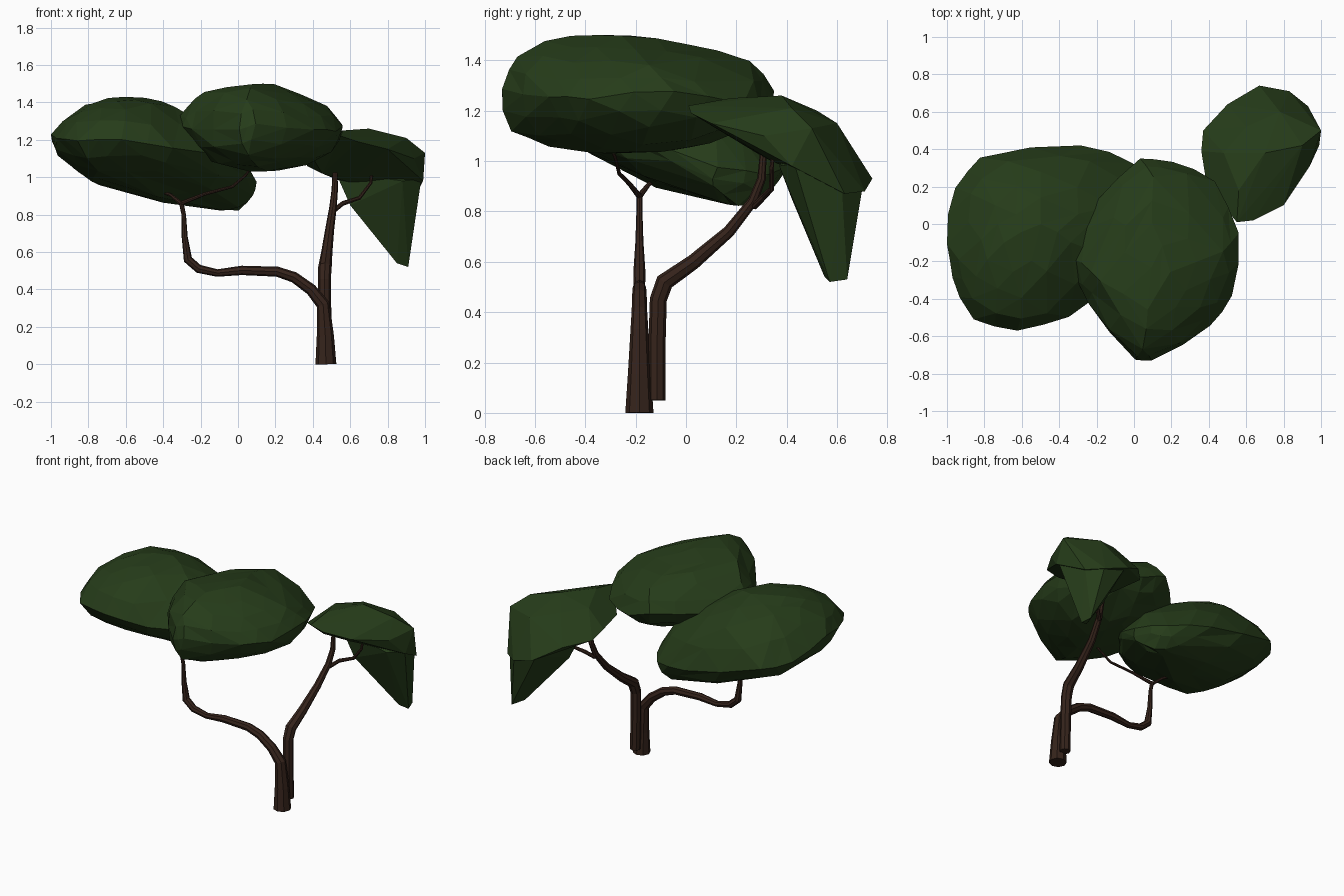
import bpy, bmesh, random
from mathutils import Vector

random.seed(4)


def material(name, rgb):
    m = bpy.data.materials.new(name)
    m.diffuse_color = (*rgb, 1)
    return m


BARK = material("bark", (0.036, 0.017, 0.011))
LEAF = material("leaf", (0.019, 0.045, 0.010))


def add_object(name, mesh, mat):
    mesh.materials.clear()
    mesh.materials.append(mat)
    for f in mesh.polygons:
        f.use_smooth = False
    ob = bpy.data.objects.new(name, mesh)
    bpy.context.collection.objects.link(ob)
    return ob


def evaluated_mesh(ob):
    dg = bpy.context.evaluated_depsgraph_get()
    return bpy.data.meshes.new_from_object(ob.evaluated_get(dg))


def limb(name, points):
    """Tapered eight-sided tube through (x, y, z, radius) points."""
    cu = bpy.data.curves.new(name, 'CURVE')
    cu.dimensions = '3D'
    cu.bevel_depth = 1.0
    cu.bevel_resolution = 2
    cu.use_fill_caps = True
    sp = cu.splines.new('POLY')
    sp.points.add(len(points) - 1)
    for p, (x, y, z, r) in zip(sp.points, points):
        p.co = (x, y, z, 1)
        p.radius = r
    tmp = bpy.data.objects.new(name + "_path", cu)
    bpy.context.collection.objects.link(tmp)
    mesh = evaluated_mesh(tmp)
    bpy.data.objects.remove(tmp)
    add_object(name, mesh, BARK)


def foliage(name, points, bulge=0.0, jitter=0.0):
    """Faceted clump: hull of guide points, optionally subdivided and roughened."""
    lo = [min(p[i] for p in points) for i in range(3)]
    hi = [max(p[i] for p in points) for i in range(3)]
    bm = bmesh.new()
    for p in points:
        bm.verts.new(p)
    bmesh.ops.convex_hull(bm, input=bm.verts[:])
    bmesh.ops.delete(bm, geom=[v for v in bm.verts if not v.link_faces], context='VERTS')
    bmesh.ops.recalc_face_normals(bm, faces=bm.faces[:])
    if bulge:
        bmesh.ops.subdivide_edges(bm, edges=bm.edges[:], cuts=1, use_grid_fill=True, smooth=bulge)
        for v in bm.verts:
            v.co += Vector([random.uniform(-jitter, jitter) for _ in range(3)])
            v.co = [min(max(c, a), b) for c, a, b in zip(v.co, lo, hi)]
        bmesh.ops.triangulate(bm, faces=bm.faces[:])
    mesh = bpy.data.meshes.new(name)
    bm.to_mesh(mesh)
    bm.free()
    return add_object(name, mesh, LEAF)


# Trunk that bends into the long left branch
limb("left_trunk", [
    (0.47, -0.185, 0, 0.056), (0.467, -0.185, 0.15, 0.046), (0.455, -0.185, 0.32, 0.036),
    (0.39, -0.185, 0.40, 0.031), (0.30, -0.185, 0.465, 0.029), (0.21, -0.185, 0.495, 0.027),
    (0.02, -0.185, 0.502, 0.025), (-0.11, -0.185, 0.488, 0.02), (-0.21, -0.185, 0.51, 0.023),
    (-0.268, -0.185, 0.56, 0.024), (-0.285, -0.185, 0.68, 0.016), (-0.29, -0.185, 0.80, 0.012),
    (-0.305, -0.185, 0.87, 0.012)])
limb("left_outer_twig", [(-0.305, -0.185, 0.86, 0.012), (-0.36, -0.15, 0.905, 0.009),
                         (-0.45, -0.11, 0.94, 0.008), (-0.52, -0.08, 1.02, 0.006)])
limb("left_inner_twig", [(-0.305, -0.185, 0.86, 0.012), (-0.18, -0.225, 0.91, 0.009),
                         (-0.03, -0.265, 0.95, 0.008), (0.04, -0.28, 1.01, 0.007),
                         (0.10, -0.31, 1.09, 0.006)])

# Second trunk leaning back to the right foliage
limb("right_trunk", [
    (0.47, -0.115, 0.05, 0.034), (0.465, -0.115, 0.28, 0.034), (0.462, -0.11, 0.45, 0.034),
    (0.465, -0.085, 0.52, 0.036), (0.475, 0.03, 0.60, 0.030), (0.49, 0.17, 0.72, 0.024),
    (0.508, 0.265, 0.84, 0.020), (0.517, 0.30, 0.93, 0.017), (0.52, 0.31, 1.08, 0.012)])
limb("right_twig", [(0.51, 0.27, 0.82, 0.014), (0.56, 0.31, 0.86, 0.013),
                    (0.65, 0.34, 0.89, 0.011), (0.71, 0.34, 0.97, 0.009),
                    (0.72, 0.35, 1.08, 0.007)])

# Left clump: rim, crown, underside sagging towards the back right
rim = [(-1, -0.1, 1.23), (-0.95, 0.2, 1.15), (-0.83, 0.35, 1.12), (-0.28, 0.42, 1.0),
       (0, 0.33, 0.95), (0.1, 0.12, 0.97), (-0.02, -0.2, 1.1), (-0.35, -0.5, 1.15),
       (-0.63, -0.57, 1.2), (-0.86, -0.51, 1.2), (-0.97, -0.28, 1.2)]
crown = [(-0.85, -0.28, 1.35), (-0.75, 0.1, 1.38), (-0.7, -0.1, 1.425), (-0.5, 0, 1.43),
         (-0.6, -0.4, 1.37), (-0.33, -0.1, 1.38), (-0.5, 0.28, 1.3), (-0.12, 0.1, 1.23)]
under = [(-0.96, -0.1, 1.12), (-0.78, -0.1, 0.98), (-0.75, -0.38, 1.04), (-0.7, 0.12, 0.95),
         (-0.5, 0.2, 0.93), (-0.43, -0.38, 1.04), (-0.1, 0.16, 0.82), (0, 0.2, 0.83),
         (-0.1, 0.3, 0.84), (0.08, 0.1, 0.9)]
foliage("left_foliage", rim + crown + under, 0.3, 0.008)

# Middle clump
rim = [(-0.32, -0.2, 1.28), (-0.2, 0.12, 1.25), (0.03, 0.35, 1.28), (0.2, 0.33, 1.22),
       (0.44, 0.22, 1.22), (0.56, -0.05, 1.28), (0.53, -0.38, 1.25), (0.4, -0.55, 1.25),
       (0.1, -0.73, 1.29), (0, -0.72, 1.25), (-0.25, -0.42, 1.25)]
crown = [(0.05, -0.67, 1.42), (0.08, -0.45, 1.5), (0.2, -0.25, 1.49), (0.1, 0, 1.46),
         (0.1, 0.25, 1.39), (0.47, -0.15, 1.38), (0.35, -0.45, 1.39), (-0.18, -0.3, 1.45),
         (-0.28, -0.2, 1.37)]
under = [(0.05, -0.69, 1.12), (0.1, -0.55, 1.06), (-0.1, -0.4, 1.08), (0.32, -0.45, 1.1),
         (0.22, -0.2, 1.03), (-0.19, -0.2, 1.11), (0.5, -0.15, 1.14), (0.1, 0, 1.05),
         (0.15, 0.18, 1.11)]
foliage("middle_foliage", rim + crown + under, 0.3, 0.008)

# Right clump: domed canopy united with its hanging tip
rim = [(0.55, 0.01, 1.22), (0.64, 0.02, 1.19), (0.80, 0.10, 1.15), (0.94, 0.31, 1.10),
       (0.99, 0.42, 0.98), (1.0, 0.50, 1.13), (0.93, 0.63, 0.87), (0.83, 0.71, 0.88),
       (0.67, 0.74, 0.93), (0.50, 0.64, 1.03), (0.37, 0.50, 1.06), (0.36, 0.39, 1.1),
       (0.39, 0.20, 1.12)]
crown = [(0.56, 0.18, 1.25), (0.70, 0.38, 1.26), (0.90, 0.42, 1.21), (0.60, 0.52, 1.2),
         (0.78, 0.60, 1.15), (0.48, 0.38, 1.21), (0.45, 0.30, 1.02), (0.62, 0.34, 1.0)]
tip = [(0.98, 0.43, 0.99), (0.92, 0.62, 0.88), (0.83, 0.70, 0.89), (0.66, 0.70, 0.95),
       (0.60, 0.42, 0.85), (0.52, 0.40, 1.03), (0.88, 0.37, 0.98), (0.75, 0.52, 1.08),
       (0.85, 0.55, 0.54), (0.91, 0.57, 0.52), (0.89, 0.64, 0.53)]
canopy = foliage("canopy", rim + crown)
hanging = foliage("hanging", tip)
union = canopy.modifiers.new("union", 'BOOLEAN')
union.operation = 'UNION'
union.object = hanging
mesh = evaluated_mesh(canopy)
for ob in (canopy, hanging):
    bpy.data.objects.remove(ob)
add_object("right_foliage", mesh, LEAF)
